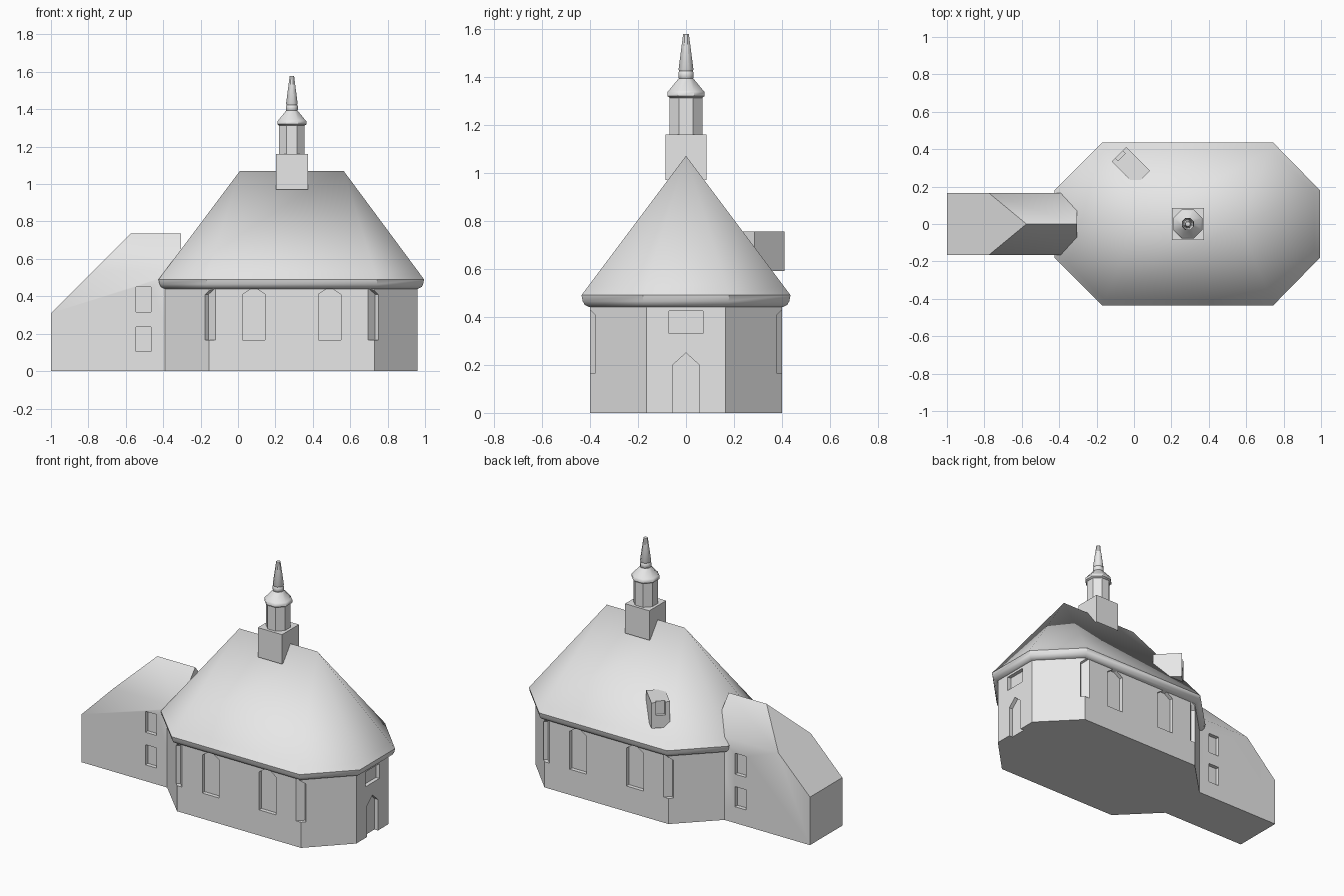
import bpy, bmesh, math
from mathutils import Vector

if "Cube" in bpy.data.objects:
    bpy.data.objects.remove(bpy.data.objects["Cube"])

grey = bpy.data.materials.new("stone_grey")
grey.diffuse_color = (0.8, 0.8, 0.8, 1)
grey.use_nodes = True
grey.node_tree.nodes["Principled BSDF"].inputs["Base Color"].default_value = grey.diffuse_color


def finish(name, bm, smooth=42):
    """Turn a bmesh into an object, smooth but with sharp edges above the angle."""
    bmesh.ops.recalc_face_normals(bm, faces=bm.faces)
    for f in bm.faces:
        f.smooth = True
    for e in bm.edges:
        e.smooth = len(e.link_faces) == 2 and e.calc_face_angle(0) < math.radians(smooth)
    me = bpy.data.meshes.new(name)
    bm.to_mesh(me)
    bm.free()
    ob = bpy.data.objects.new(name, me)
    bpy.context.collection.objects.link(ob)
    me.materials.append(grey)
    return ob


def loft(bm, rings):
    """Skin a stack of equal-length point rings and cap both ends."""
    vs = [[bm.verts.new(p) for p in r] for r in rings]
    n = len(vs[0])
    for a, b in zip(vs, vs[1:]):
        for i in range(n):
            j = (i + 1) % n
            bm.faces.new((a[i], a[j], b[j], b[i]))
    bm.faces.new(vs[0][::-1])
    bm.faces.new(vs[-1])


def prism(bm, profile, origin, angle, inner, outer):
    """Extrude a (sideways, height) profile along a horizontal direction."""
    a = math.radians(angle)
    n = Vector((math.cos(a), math.sin(a), 0))
    t = Vector((-math.sin(a), math.cos(a), 0))
    o = Vector(origin)
    loft(bm, [[o + n * d + t * u + Vector((0, 0, z)) for u, z in profile] for d in (inner, outer)])


def rect(w, z0, z1):
    return [(-w, z0), (w, z0), (w, z1), (-w, z1)]


def pointed(w, z0, z1, z2):
    return [(-w, z0), (w, z0), (w, z1), (0, z2), (-w, z1)]


def carve(name, bm, cut_bm):
    """Cut the recesses out of a part."""
    ob = finish(name, bm)
    cutter = finish(name + "_cutter", cut_bm)
    cutter.hide_render = True
    mod = ob.modifiers.new("recesses", 'BOOLEAN')
    mod.operation, mod.solver, mod.object = 'DIFFERENCE', 'EXACT', cutter
    bpy.context.view_layer.update()
    me = bpy.data.meshes.new_from_object(ob.evaluated_get(bpy.context.evaluated_depsgraph_get()))
    out = bmesh.new()
    out.from_mesh(me)
    for old in (ob, cutter):
        bpy.data.objects.remove(old)
    return finish(name, out)


def octagon(d, z):
    """Stretched eight-sided plan of the nave, pushed outwards by d."""
    k = d * 0.414
    xl, xr, cl, cr = -0.39 - d, 0.96 + d, -0.155 - k, 0.73 + k
    y, s = 0.40 + d, 0.165 + k
    return [Vector((px, py, z)) for px, py in
            ((cl, -y), (cr, -y), (xr, -s), (xr, s), (cr, y), (cl, y), (xl, s), (xl, -s))]


# nave walls with windows and door
DEPTH = 0.025
walls, cut = bmesh.new(), bmesh.new()
loft(walls, [octagon(0, 0), octagon(0, 0.44)])
window = pointed(0.06, 0.165, 0.41, 0.45)
for s in (-1, 1):
    for x in (0.085, 0.49):
        prism(cut, window, (x, 0.40 * s, 0), 90 * s, -DEPTH, 0.05)
    # windows that break through the corners
    prism(cut, window, (0.708, 0.422 * s, 0), 45 * s, -DEPTH, 0.05)
    prism(cut, window, (-0.133, 0.422 * s, 0), 135 * s, -DEPTH, 0.05)
prism(cut, pointed(0.055, -0.05, 0.20, 0.25), (0.96, 0, 0), 0, -DEPTH, 0.05)
prism(cut, rect(0.07, 0.33, 0.425), (0.96, 0, 0), 0, -DEPTH, 0.05)
carve("nave_walls", walls, cut)

# nave roof: moulded eave, lower ring, ridge
roof = bmesh.new()
eave = octagon(0.035, 0.49)
ra, rb = Vector((0.01, 0, 1.07)), Vector((0.565, 0, 1.07))
tops = [ra, rb, rb, rb, rb, ra, ra, ra]
low = [p.lerp(t, 0.07) for p, t in zip(eave, tops)]
loft(roof, [octagon(0.003, 0.44), octagon(0.022, 0.45), octagon(0.03, 0.465), eave, low, tops])
bmesh.ops.remove_doubles(roof, verts=roof.verts, dist=0.0005)
bmesh.ops.dissolve_degenerate(roof, edges=roof.edges, dist=0.0005)
finish("nave_roof", roof)

# annex: gabled block with its west end cut off at 45 degrees
annex, cut = bmesh.new(), bmesh.new()
prism(annex, pointed(0.165, 0, 0.535, 0.735), (0, 0, 0), 180, 0.305, 1.0)
bmesh.ops.bisect_plane(annex, geom=annex.verts[:] + annex.edges[:] + annex.faces[:],
                       plane_co=(-1, 0, 0.31), plane_no=(-1, 0, 1), clear_outer=True)
bmesh.ops.holes_fill(annex, edges=annex.edges, sides=0)
for s in (-1, 1):
    for z0, z1 in ((0.105, 0.235), (0.315, 0.45)):
        prism(cut, rect(0.04, z0, z1), (-0.505, 0.165 * s, 0), 90 * s, -DEPTH, 0.05)
carve("annex", annex, cut)

# dormer on the back slope, turned 45 degrees, with a notch in its front
dormer, cut = bmesh.new(), bmesh.new()
prism(dormer, rect(0.055, 0.59, 0.755), (-0.08, 0.372, 0), 135, -0.178, 0)
prism(cut, rect(0.027, 0.67, 0.80), (-0.08, 0.372, 0), 135, -0.02, 0.05)
carve("dormer", dormer, cut)

# turret base
base = bmesh.new()
prism(base, rect(0.086, 0.97, 1.16), (0.288, 0, 0), 0, -0.086, 0.086)
finish("turret_base", base)


# eight-sided turret parts, radius measured across the flats
def turned(name, profile):
    bm = bmesh.new()
    k = 1 / math.cos(math.pi / 8)
    loft(bm, [[(0.288 + r * k * math.cos((i + 0.5) * math.pi / 4),
                r * k * math.sin((i + 0.5) * math.pi / 4), z) for i in range(8)]
              for r, z in profile])
    finish(name, bm)


turned("turret_drum", [(0.068, 1.16), (0.068, 1.315)])
turned("turret_roof", [(0.068, 1.312), (0.078, 1.32), (0.078, 1.335), (0.072, 1.342), (0.031, 1.392)])
turned("spire_bead", [(0.027, 1.39), (0.032, 1.397), (0.032, 1.415), (0.027, 1.425)])
turned("spire", [(0.026, 1.42), (0.031, 1.43), (0.012, 1.577)])
